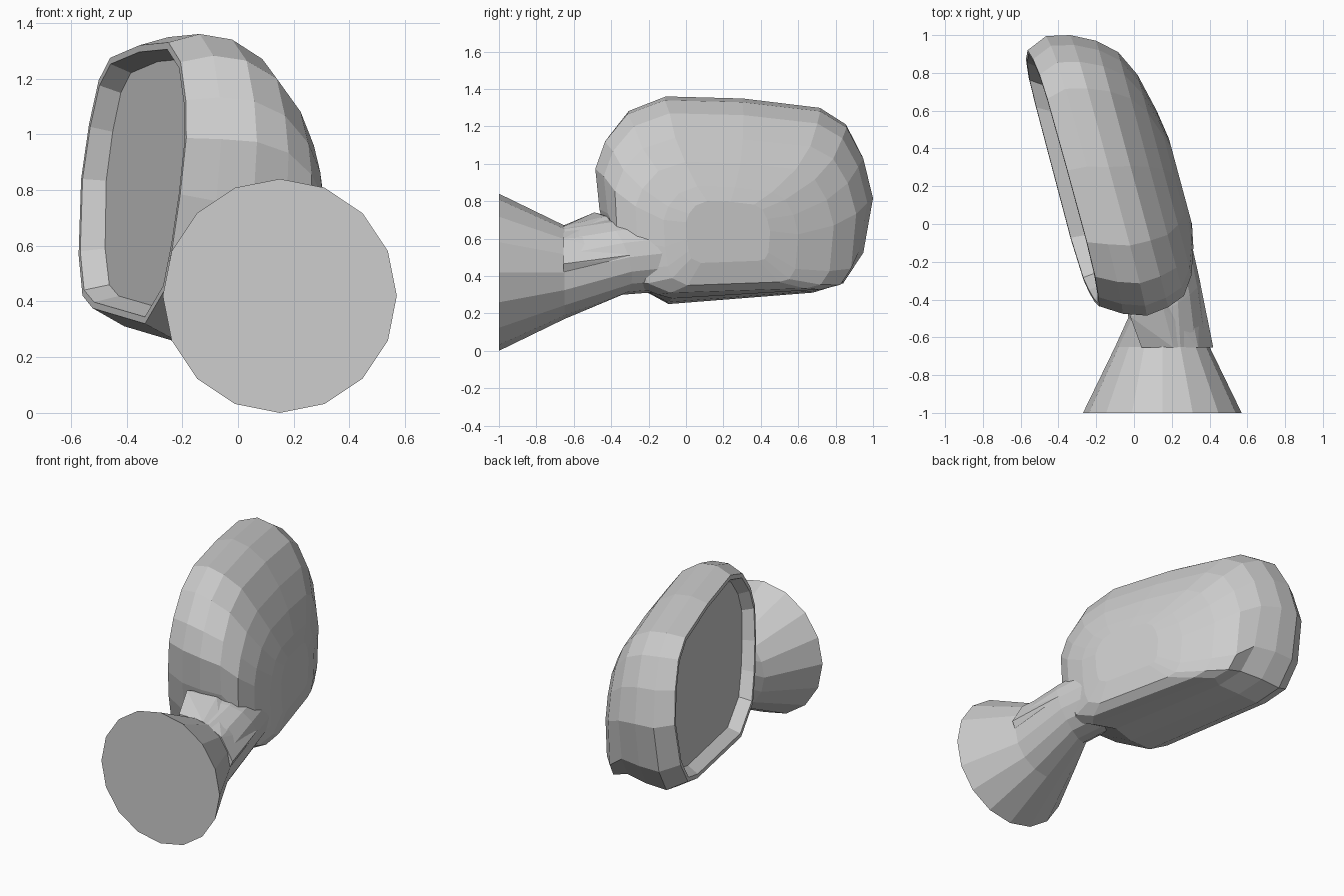
import bpy, bmesh
from math import cos, sin, tau, copysign

cube = bpy.data.objects.get("Cube")
if cube:
    bpy.data.objects.remove(cube, do_unlink=True)

grey = bpy.data.materials.new("plain_grey")
grey.use_nodes = True
grey.diffuse_color = (0.61, 0.61, 0.61, 1)
grey.node_tree.nodes["Principled BSDF"].inputs["Base Color"].default_value = (0.61, 0.61, 0.61, 1)


def finish(name, bm):
    bmesh.ops.recalc_face_normals(bm, faces=bm.faces)
    mesh = bpy.data.meshes.new(name)
    bm.to_mesh(mesh)
    bm.free()
    mesh.materials.append(grey)
    obj = bpy.data.objects.new(name, mesh)
    bpy.context.collection.objects.link(obj)
    return obj


def loft(name, rings):
    """Bridge equal-length rings of points and cap both ends."""
    bm = bmesh.new()
    loops = [[bm.verts.new(p) for p in ring] for ring in rings]
    for a, b in zip(loops, loops[1:]):
        for i in range(len(a)):
            j = (i + 1) % len(a)
            bm.faces.new((a[i], a[j], b[j], b[i]))
    bm.faces.new(loops[0])
    bm.faces.new(loops[-1])
    return finish(name, bm)


# Housing outline in the unit square (u along y, v along z)
outline = [(1, .03), (.93, .42), (.81, .73), (.62, .89), (.06, .98), (-.5, 1),
           (-.77, .86), (-.93, .59), (-1, .32), (-.97, -.08), (-.9, -.45),
           (-.8, -.77), (-.48, -1), (.57, -.89), (.79, -.8), (.93, -.51)]


def fuller(t):
    return copysign(abs(t) ** .6, t)


def housing_ring(depth, y0, y1, z0, z1):
    """Outline fitted to bounds, at a depth behind the slanted opening."""
    tilt = .08 * max(0, 1 - depth / .4)  # the opening leans back at the top
    ring = []
    for u, v in outline:
        if depth > .4 and v < 0:  # squarer lower corners on the outer side
            u, v = fuller(u), fuller(v)
        y = (y0 + y1) / 2 + u * (y1 - y0) / 2
        z = (z0 + z1) / 2 + v * (z1 - z0) / 2
        ring.append((-.21 - .27 * (y + .4) + depth + tilt * (z - .8), y, z))
    return ring


# Recessed glass, lip, rim, then the rounded shell
loft("mirror_housing", [housing_ring(*r) for r in (
    (.075, -.38, .86, .37, 1.27),
    (0, -.415, .90, .345, 1.305),
    (0, -.435, .92, .32, 1.33),
    (.12, -.475, .995, .25, 1.36),
    (.25, -.485, 1.0, .26, 1.34),
    (.38, -.44, .97, .28, 1.27),
    (.48, -.38, .91, .30, 1.14),
    (.55, -.27, .79, .31, 1.01),
    (.60, -.12, .60, .35, .88),
    (.625, 0, .45, .47, .80))])


def arm_ring(cx, cz, rx, rz, y, slope=0, lean=0, sides=16):
    """Elliptical ring facing y, optionally slanted along x and z."""
    ring = []
    for i in range(sides):
        dx, dz = rx * cos(tau * i / sides), rz * sin(tau * i / sides)
        ring.append((cx + dx, y + slope * dx + lean * dz, cz + dz))
    return ring


# Flared mounting foot and neck running into the housing
loft("mounting_arm", [
    arm_ring(.15, .42, .42, .42, -1),
    arm_ring(.15, .42, .25, .25, -.65),
    arm_ring(.16, .50, .19, .20, -.40, .5, -.3),
    arm_ring(.09, .54, .18, .21, .05)])

# Faceted cover over the upper outer side of the neck
bm = bmesh.new()
for p in ((.04, -.655, .67), (.21, -.655, .665), (.34, -.655, .6), (.42, -.655, .465),
          (-.02, -.49, .74), (.15, -.43, .72), (.28, -.36, .62), (.35, -.31, .51),
          (.40, -.655, .42), (.15, -.655, .42), (.1, -.25, .5), (.1, -.25, .68),
          (.29, -.08, .5)):
    bm.verts.new(p)
bmesh.ops.convex_hull(bm, input=bm.verts)
finish("arm_cover", bm)
